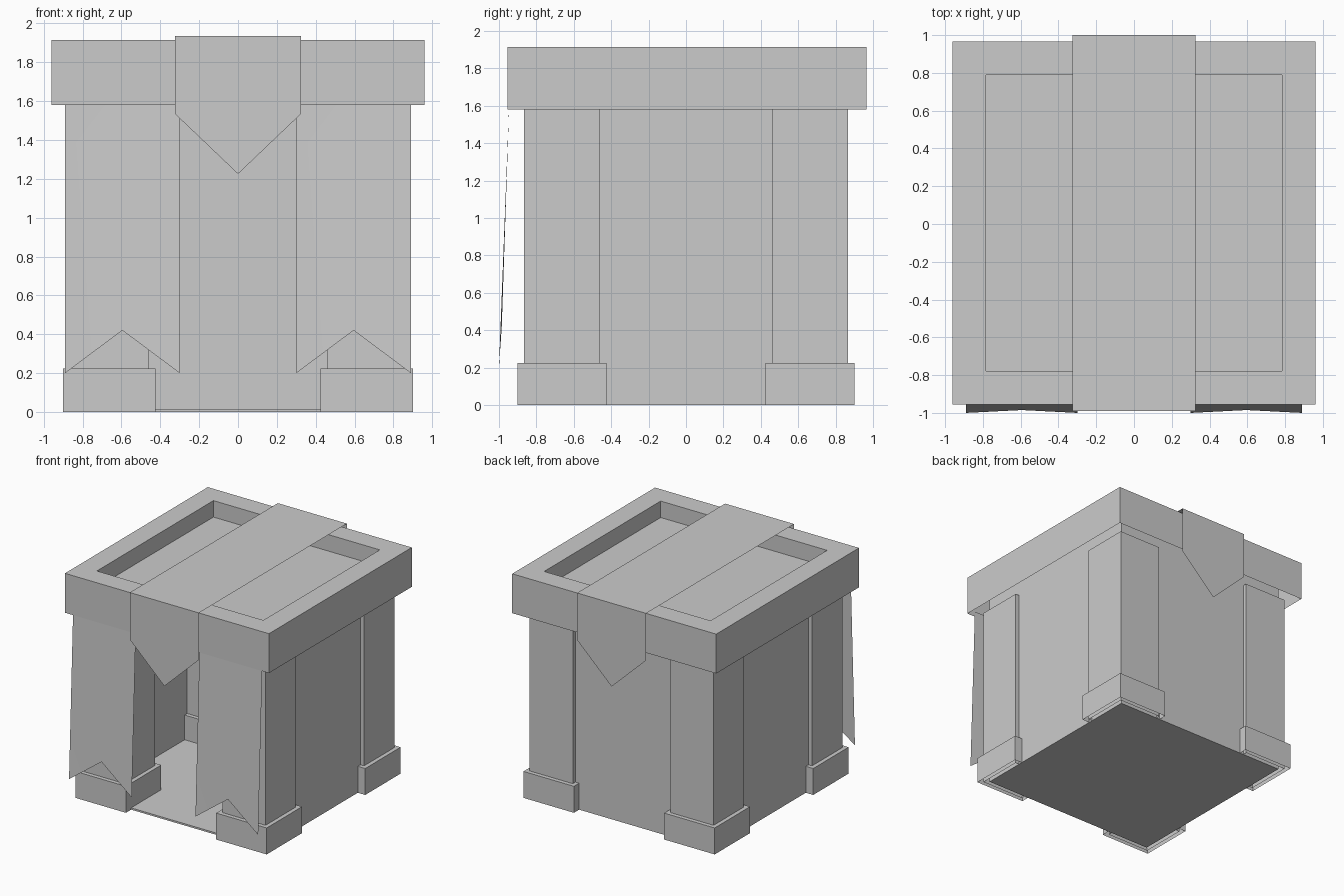
import bpy, bmesh

cube = bpy.data.objects.get("Cube")
if cube:
    bpy.data.objects.remove(cube, do_unlink=True)

grey = bpy.data.materials.new("plain grey")
grey.use_nodes = True
colour = (0.6, 0.6, 0.6, 1)
grey.diffuse_color = colour
grey.node_tree.nodes["Principled BSDF"].inputs["Base Color"].default_value = colour


def finish(name, bm, smooth=False):
    mesh = bpy.data.meshes.new(name)
    bm.to_mesh(mesh)
    bm.free()
    mesh.materials.append(grey)
    for p in mesh.polygons:
        p.use_smooth = smooth
    obj = bpy.data.objects.new(name, mesh)
    bpy.context.collection.objects.link(obj)
    return obj


def box_mesh(lo, hi, open_bottom=False):
    bm = bmesh.new()
    bmesh.ops.create_cube(bm, size=1)
    for v in bm.verts:
        v.co = [lo[i] if v.co[i] < 0 else hi[i] for i in range(3)]
    if open_bottom:
        bm.normal_update()
        down = [f for f in bm.faces if f.normal.z < -0.5]
        bmesh.ops.delete(bm, geom=down, context="FACES")
    return bm


def box(name, lo, hi, open_bottom=False):
    return finish(name, box_mesh(lo, hi, open_bottom))


def sheet(name, points, faces, smooth=False):
    bm = bmesh.new()
    verts = [bm.verts.new(p) for p in points]
    for f in faces:
        bm.faces.new([verts[i] for i in f])
    return finish(name, bm, smooth)


# Floor and three walls; the front stays open
WALL, INNER, TOP = 0.83, 0.80, 1.77
box("floor", (-WALL, -WALL, 0), (WALL, WALL, 0.015))
box("back_wall", (-WALL, INNER, 0.005), (WALL, WALL, TOP))

for side, sx in (("left", 1), ("right", -1)):
    x0, x1 = sorted((sx * INNER, sx * WALL))
    box(side + "_wall", (x0, -WALL, 0.005), (x1, INNER, TOP))

    # Corner posts standing in open-bottomed feet
    for end, sy in (("front", -1), ("back", 1)):
        for part, a, b, top in (("post", 0.46, 0.865, 1.58), ("foot", 0.425, 0.90, 0.225)):
            xs = sorted((sx * a, sx * b))
            ys = sorted((sy * a, sy * b))
            box(f"{end}_{side}_{part}", (xs[0], ys[0], 0), (xs[1], ys[1], top), True)

    # Hanging cloth with a notched lower edge
    inner, mid, outer = 0.30 * sx, 0.595 * sx, 0.89 * sx
    points = [(inner, -0.945, 1.62), (outer, -0.945, 1.62), (outer, -1, 0.2),
              (mid, -0.985, 0.42), (inner, -1, 0.2)]
    faces = [(0, 3, 1), (1, 3, 2), (0, 4, 3)]
    if sx < 0:
        faces = [f[::-1] for f in faces]
    sheet(side + "_curtain", points, faces, True)

# Lid: open below, with a rectangular recess in its top
bm = box_mesh((-0.96, -0.955, 1.58), (0.96, 0.965, 1.915), True)
bm.normal_update()
top = next(f for f in bm.faces if f.normal.z > 0.5)
bmesh.ops.inset_region(bm, faces=[top], thickness=0.25)
recess = bmesh.ops.extrude_face_region(bm, geom=[top])["geom"]
bmesh.ops.translate(bm, vec=(0, 0, -0.14), verts=[v for v in recess if isinstance(v, bmesh.types.BMVert)])
if top.is_valid:
    bmesh.ops.delete(bm, geom=[top], context="FACES_ONLY")
finish("lid", bm)

# Ribbon over the lid with a pointed end at the front and back
W, H = 0.325, 1.935
points = []
for y in (-0.99, 1.0):
    points += [(-W, y, H), (W, y, H), (W, y, 1.535), (0, y, 1.225), (-W, y, 1.535)]
sheet("ribbon", points, [(0, 4, 3, 2, 1), (5, 6, 7, 8, 9), (0, 1, 6, 5)])
